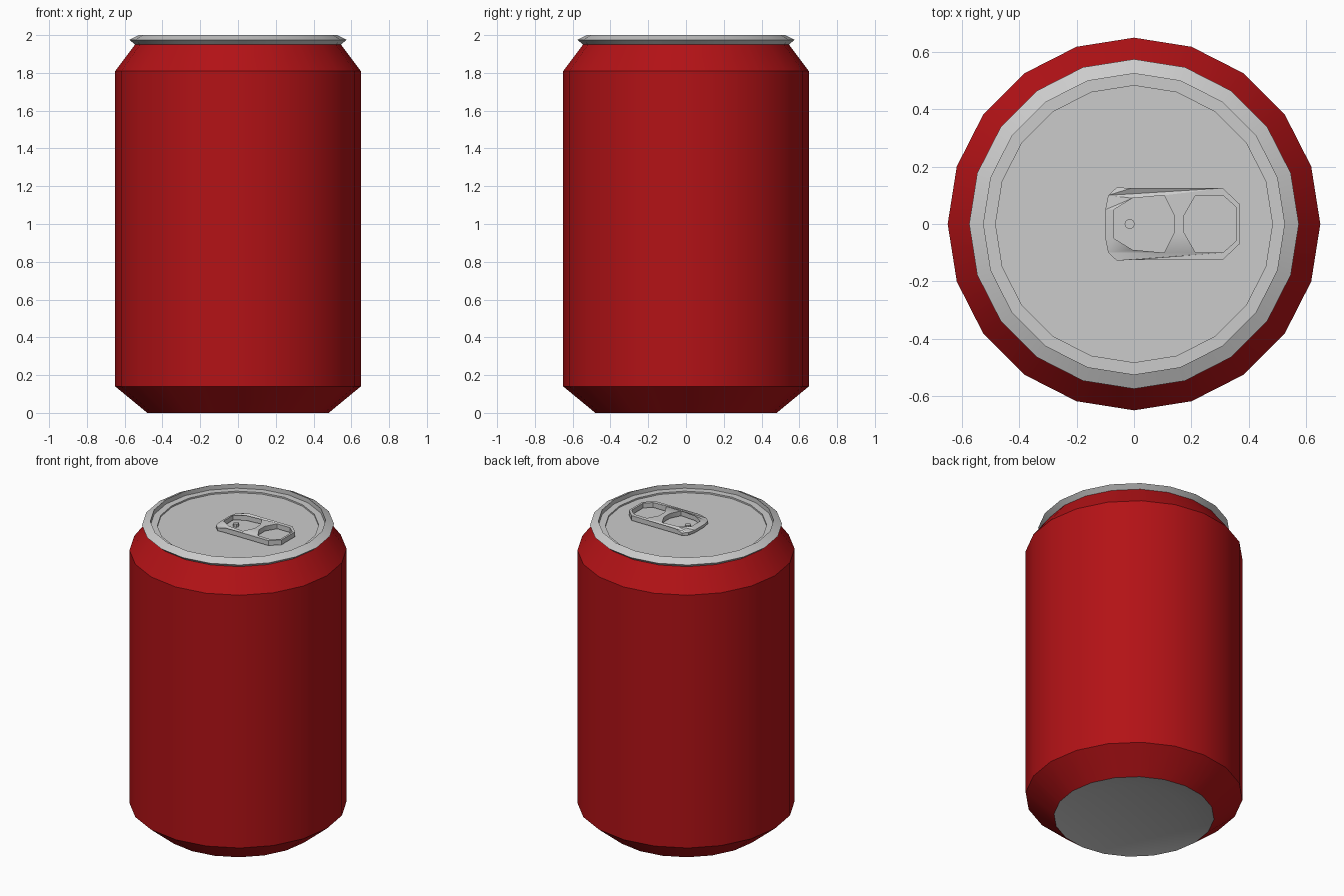
import bpy, bmesh, math

if "Cube" in bpy.data.objects:
    bpy.data.objects.remove(bpy.data.objects["Cube"])

SIDES = 20


def finish(obj, color=None):
    if color:
        mat = bpy.data.materials.new(obj.name + "_paint")
        mat.diffuse_color = color
        mat.use_nodes = True
        mat.node_tree.nodes["Principled BSDF"].inputs["Base Color"].default_value = mat.diffuse_color
        obj.data.materials.append(mat)
    bpy.ops.object.select_all(action='DESELECT')
    obj.select_set(True)
    bpy.context.view_layer.objects.active = obj
    bpy.ops.object.shade_smooth_by_angle(angle=math.radians(30))


def lathe(name, profile, color=None, sides=SIDES, center=(0, 0), cap=None):
    """Spin a list of (radius, z) points; cap is the ring index to fill."""
    bm = bmesh.new()
    rings = []
    for r, z in profile:
        rings.append([bm.verts.new((center[0] + r * math.cos(2 * math.pi * i / sides),
                                    center[1] + r * math.sin(2 * math.pi * i / sides), z))
                      for i in range(sides)])
    for a, b in zip(rings, rings[1:]):
        for i in range(sides):
            j = (i + 1) % sides
            bm.faces.new((a[i], a[j], b[j], b[i]))
    if cap == 0:
        bm.faces.new(rings[0][::-1])
    elif cap == -1:
        bm.faces.new(rings[-1])
    me = bpy.data.meshes.new(name)
    bm.to_mesh(me)
    bm.free()
    obj = bpy.data.objects.new(name, me)
    bpy.context.collection.objects.link(obj)
    finish(obj, color)
    return obj


# Painted wall, grey domed base, grey rim with sunken lid
lathe("can_body", [(0.48, 0), (0.65, 0.14), (0.65, 1.81), (0.545, 1.95)], (0.45, 0.006, 0.008, 1))
lathe("can_base", [(0.31, 0.04), (0.48, 0)], cap=0)
lathe("can_lid", [(0.545, 1.95), (0.575, 1.975), (0.525, 2.0), (0.525, 1.97),
                  (0.483, 1.97), (0.483, 1.96)], cap=-1)


# Pull tab: outline with two finger holes, each loop mirrored across y
def loop(curve, half):
    pts = half + [(x, -y) for x, y in reversed(half) if y > 0]
    s = curve.splines.new('POLY')
    s.points.add(len(pts) - 1)
    for p, (x, y) in zip(s.points, pts):
        p.co = (x, y, 0, 1)
    s.use_cyclic_u = True


curve = bpy.data.curves.new("pull_tab_outline", 'CURVE')
curve.dimensions = '2D'
curve.fill_mode = 'BOTH'
curve.extrude = 0.016
loop(curve, [(-0.10, 0.05), (-0.09, 0.10), (-0.06, 0.128), (-0.01, 0.125), (0.31, 0.125), (0.368, 0.07)])
loop(curve, [(-0.07, 0.05), (-0.005, 0.09), (0.105, 0.10), (0.14, 0.03)])
loop(curve, [(0.175, 0.03), (0.215, 0.10), (0.31, 0.10), (0.355, 0.06)])
source = bpy.data.objects.new("tab_source", curve)
bpy.context.collection.objects.link(source)
bpy.context.view_layer.update()
mesh = bpy.data.meshes.new_from_object(source.evaluated_get(bpy.context.evaluated_depsgraph_get()))
bpy.data.objects.remove(source)
bm = bmesh.new()
bm.from_mesh(mesh)
bmesh.ops.remove_doubles(bm, verts=bm.verts, dist=0.0005)
for v in bm.verts:
    # Rounded-down lip at the opening end
    if v.co.z > 0 and (v.co.x < -0.08 or (v.co.x < -0.05 and abs(v.co.y) > 0.11)):
        v.co.z -= 0.014
    v.co.z += 1.982
bmesh.ops.recalc_face_normals(bm, faces=bm.faces)
bm.to_mesh(mesh)
bm.free()
tab = bpy.data.objects.new("pull_tab", mesh)
bpy.context.collection.objects.link(tab)
finish(tab)

# Web inside the front hole and its rivet
lathe("tab_rivet", [(0.018, 1.96), (0.018, 1.98)], sides=8, center=(-0.015, 0), cap=-1)
